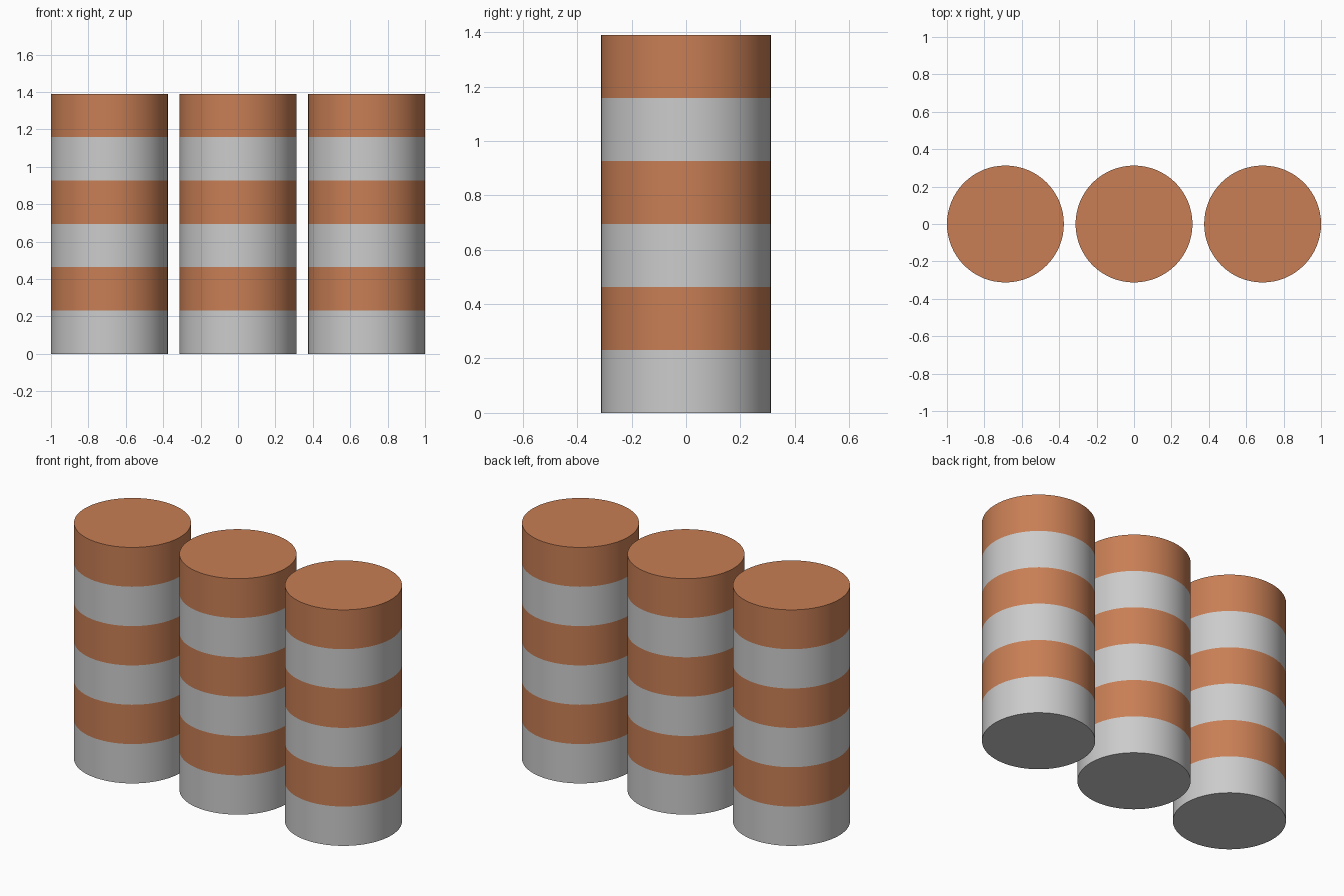
import bpy
import math

if "Cube" in bpy.data.objects:
    bpy.data.objects.remove(bpy.data.objects["Cube"])

RADIUS = 0.3125
SPACING = 0.6875
HEIGHT = 1.39
BANDS = 6
BAND_H = HEIGHT / BANDS

orange = bpy.data.materials.new("orange")
orange.diffuse_color = (0.58, 0.21, 0.09, 1)
orange.use_nodes = True
orange.node_tree.nodes["Principled BSDF"].inputs["Base Color"].default_value = orange.diffuse_color


def band(name, x, z, material=None):
    """One disc of a column, its base at height z."""
    bpy.ops.mesh.primitive_cylinder_add(
        vertices=64, radius=RADIUS, depth=BAND_H, location=(x, 0, z + BAND_H / 2))
    obj = bpy.context.object
    obj.name = name
    if material:
        obj.data.materials.append(material)
    bpy.ops.object.shade_smooth_by_angle(angle=math.radians(30))


# Three columns of alternating grey and orange bands
for side, x in (("left", -SPACING), ("middle", 0), ("right", SPACING)):
    for i in range(BANDS):
        colour = "orange" if i % 2 else "grey"
        band(f"{side}_column_{colour}_band_{i + 1}", x, i * BAND_H,
             orange if i % 2 else None)
